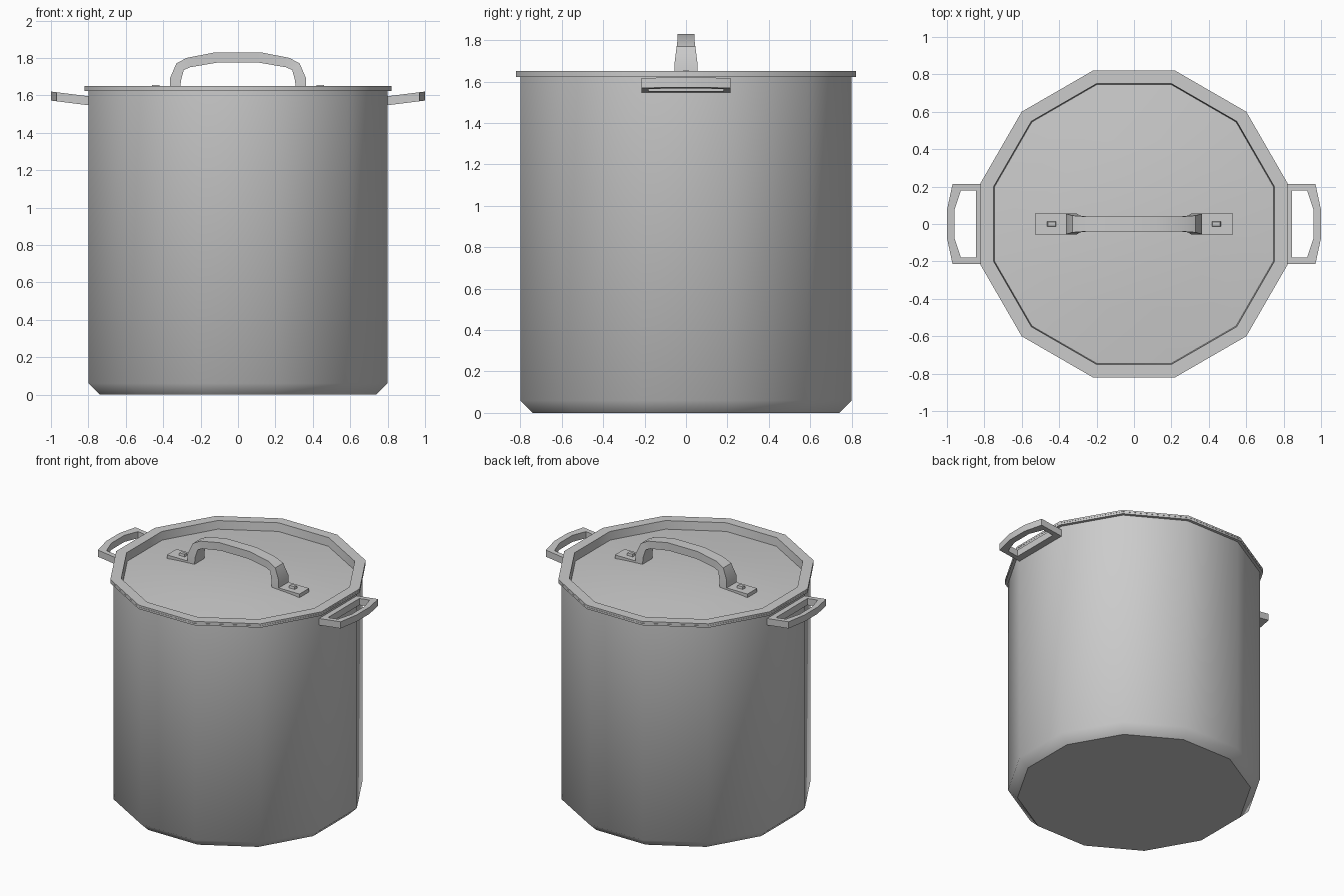
import bpy, bmesh
from math import cos, sin, pi, radians

if "Cube" in bpy.data.objects:
    bpy.data.objects.remove(bpy.data.objects["Cube"])

SIDES = 12


def finish(name, bm, angle):
    bmesh.ops.remove_doubles(bm, verts=bm.verts, dist=1e-5)
    bmesh.ops.recalc_face_normals(bm, faces=bm.faces)
    mesh = bpy.data.meshes.new(name)
    bm.to_mesh(mesh)
    bm.free()
    ob = bpy.data.objects.new(name, mesh)
    bpy.context.collection.objects.link(ob)
    bpy.ops.object.select_all(action='DESELECT')
    ob.select_set(True)
    bpy.context.view_layer.objects.active = ob
    bpy.ops.object.shade_smooth_by_angle(angle=radians(angle))
    return ob


def turned(name, profile, angle):
    """Revolve (flat-to-centre distance, z) points into a 12-sided solid."""
    bm = bmesh.new()
    rings = []
    for a, z in profile:
        r = a / cos(pi / SIDES)
        rings.append([bm.verts.new((r * cos((k + .5) * 2 * pi / SIDES),
                                    r * sin((k + .5) * 2 * pi / SIDES), z))
                      for k in range(SIDES)])
    for lo, hi in zip(rings, rings[1:]):
        for k in range(SIDES):
            n = (k + 1) % SIDES
            bm.faces.new((lo[k], lo[n], hi[n], hi[k]))
    return finish(name, bm, angle)


def strip(name, sections, closed, angle):
    """Join four-cornered cross-sections into a bar or a loop."""
    bm = bmesh.new()
    secs = [[bm.verts.new(p) for p in s] for s in sections]
    pairs = list(zip(secs, secs[1:]))
    if closed:
        pairs.append((secs[-1], secs[0]))
    else:
        bm.faces.new(secs[0])
        bm.faces.new(secs[-1])
    for s, t in pairs:
        for k in range(4):
            n = (k + 1) % 4
            bm.faces.new((s[k], s[n], t[n], t[k]))
    return finish(name, bm, angle)


def box(name, centre, size, taper=1.0):
    bm = bmesh.new()
    bmesh.ops.create_cube(bm, size=1)
    for v in bm.verts:
        t = taper if v.co.z > 0 else 1
        v.co = [centre[i] + v.co[i] * size[i] * (t if i < 2 else 1) for i in range(3)]
    return finish(name, bm, 20)


# Pot: chamfered base, straight wall, small flange, hollow inside
pot = turned("pot_body", [(0, 0), (.74, 0), (.80, .06), (.80, 1.622), (.82, 1.622),
                          (.82, 1.636), (.775, 1.636), (.775, .06), (.74, .03),
                          (0, .03)], 50)
for e in pot.data.edges:
    if all(abs(pot.data.vertices[i].co.z) < 1e-4 for i in e.vertices):
        e.use_edge_sharp = True

# Lid: raised rim around a recessed, slightly domed plate
turned("lid", [(0, 1.622), (.45, 1.603), (.76, 1.57), (.76, 1.637), (.82, 1.637),
               (.82, 1.65), (.75, 1.65), (.745, 1.59), (.45, 1.62), (.2, 1.635),
               (0, 1.638)], 40)

# Lid handle: arched strap, wider at its feet; rows are outer x,z, inner x,z, half width
half = [(.364, 1.61, .31, 1.61, .055), (.364, 1.69, .305, 1.68, .055),
        (.33, 1.77, .29, 1.735, .045), (.275, 1.80, .257, 1.75, .041),
        (.12, 1.83, .11, 1.775, .04)]
arch = [(-a, b, -c, d, w) for a, b, c, d, w in half] + half[::-1]
strip("lid_handle", [[(a, -w, b), (a, w, b), (c, w, d), (c, -w, d)]
                     for a, b, c, d, w in arch], False, 35)

# Side handles: flat loops that rise away from the pot; outer and inner outlines
outer = [(.79, .215), (.97, .215), (1.0, .075)]
inner = [(.845, .18), (.925, .18), (.96, .075)]
outer += [(x, -y) for x, y in outer[::-1]]
inner += [(x, -y) for x, y in inner[::-1]]


def rise(x):
    return 1.547 + (x - .8) * .125


for side, s in (("left", -1), ("right", 1)):
    strip("side_handle_" + side,
          [[(s * ox, oy, rise(ox)), (s * ox, oy, rise(ox) + .048),
            (s * ix, iy, rise(ix) + .048), (s * ix, iy, rise(ix))]
           for (ox, oy), (ix, iy) in zip(outer, inner)], True, 20)
    # Foot plates and rivets of the lid handle
    box("foot_plate_" + side, (s * .43, 0, 1.623), (.2, .11, .03))
    box("rivet_" + side, (s * .44, 0, 1.645), (.05, .03, .02), .8)
